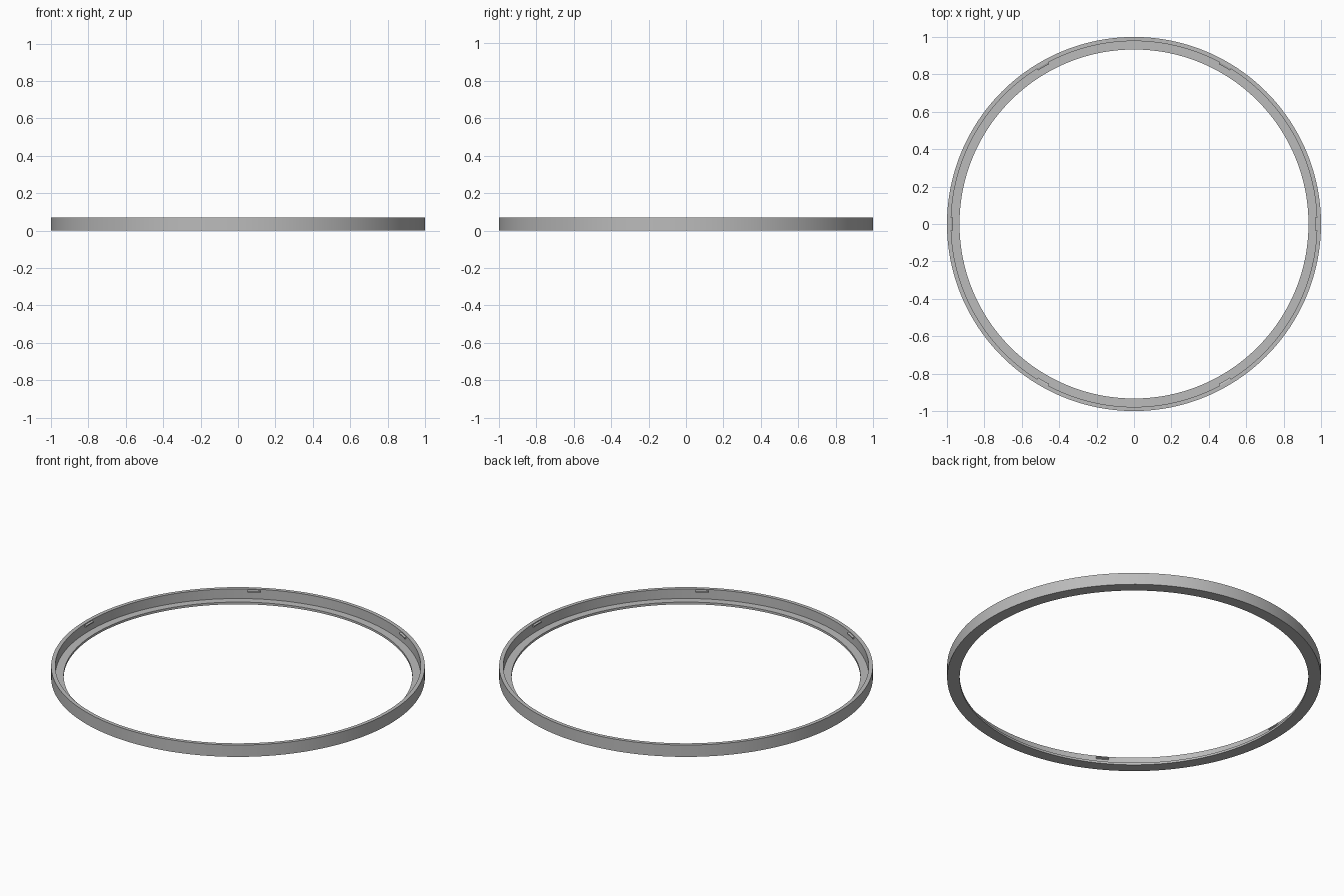
import bpy, bmesh, math

cube = bpy.data.objects.get("Cube")
if cube:
    bpy.data.objects.remove(cube, do_unlink=True)

grey = bpy.data.materials.new("plain grey")
grey.use_nodes = True
colour = (0.5, 0.5, 0.5, 1)
grey.diffuse_color = colour
grey.node_tree.nodes["Principled BSDF"].inputs["Base Color"].default_value = colour


def swept(name, profile, start, end, steps, closed):
    """Sweep a closed (radius, height) profile around the z axis."""
    bm = bmesh.new()
    count = steps if closed else steps + 1
    rings = []
    for i in range(count):
        a = start + (end - start) * i / steps
        rings.append([bm.verts.new((r * math.cos(a), r * math.sin(a), z)) for r, z in profile])
    n = len(profile)
    for i in range(steps):
        here, there = rings[i], rings[(i + 1) % count]
        for j in range(n):
            k = (j + 1) % n
            bm.faces.new((here[j], there[j], there[k], here[k]))
    if not closed:
        bm.faces.new(rings[0])
        bm.faces.new(rings[-1][::-1])
    bmesh.ops.recalc_face_normals(bm, faces=bm.faces)
    mesh = bpy.data.meshes.new(name)
    bm.to_mesh(mesh)
    bm.free()
    mesh.materials.append(grey)
    obj = bpy.data.objects.new(name, mesh)
    bpy.context.collection.objects.link(obj)
    bpy.ops.object.select_all(action='DESELECT')
    obj.select_set(True)
    bpy.context.view_layer.objects.active = obj
    bpy.ops.object.shade_smooth_by_angle(angle=math.radians(30))
    return obj


# L-shaped ring: outer wall with a flat inward ledge at the bottom
HEIGHT, LEDGE, WALL_R, INNER_R = 0.07, 0.013, 0.978, 0.933
swept("ring_frame",
      [(INNER_R, 0), (1, 0), (1, HEIGHT), (WALL_R, HEIGHT), (WALL_R, LEDGE), (INNER_R, LEDGE)],
      0, math.tau, 192, True)

# Six small snap tabs near the top of the inner wall
HALF = math.radians(2)
for i in range(6):
    a = i * math.tau / 6
    swept(f"snap_tab_{i + 1}",
          [(WALL_R + 0.004, 0.05), (WALL_R - 0.01, 0.055), (WALL_R - 0.01, 0.061), (WALL_R + 0.004, 0.066)],
          a - HALF, a + HALF, 6, False)
